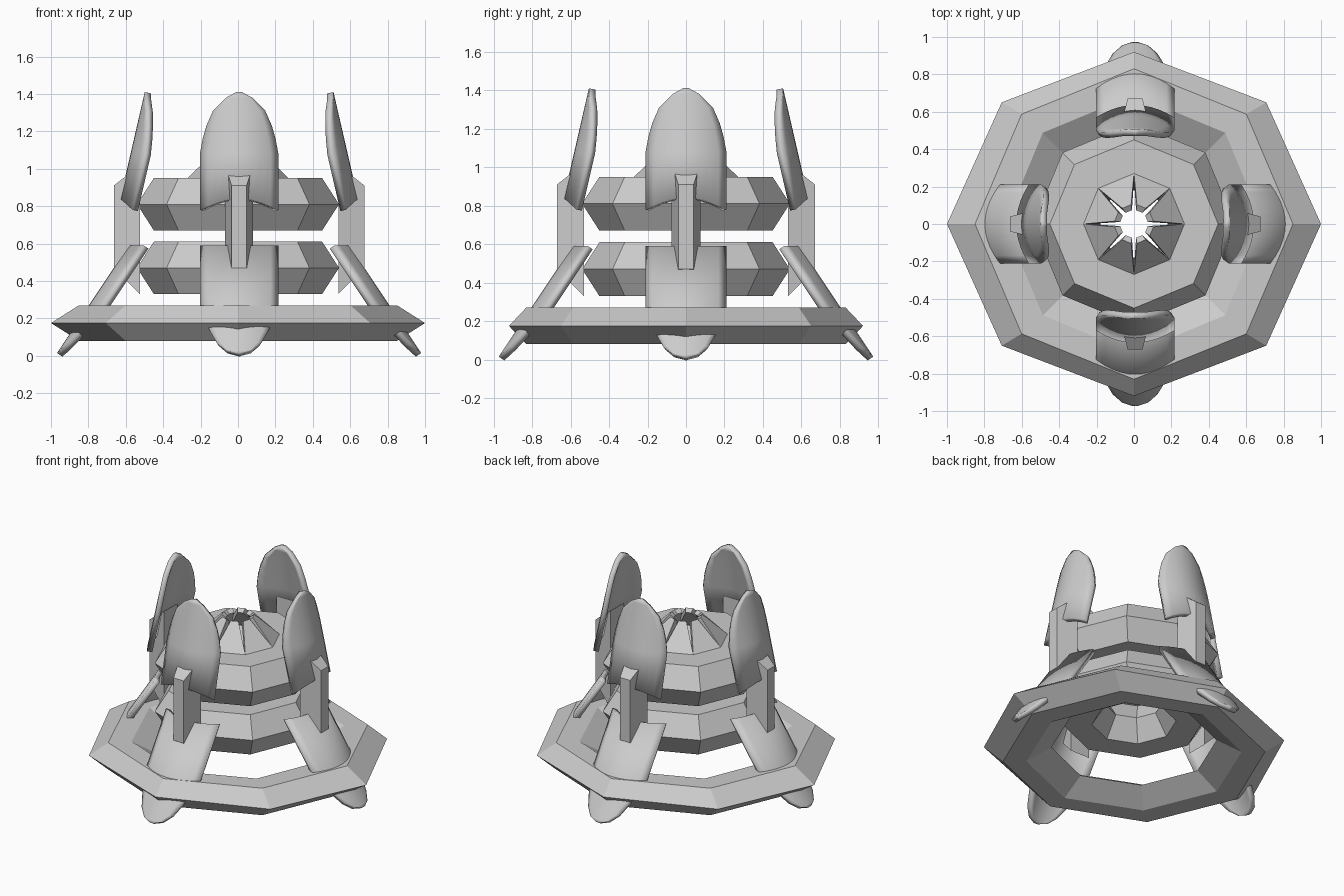
import bpy, bmesh, math
from mathutils import Vector

if "Cube" in bpy.data.objects:
    bpy.data.objects.remove(bpy.data.objects["Cube"])


def make_object(name, verts, faces, smooth=False, thickness=0.0):
    mesh = bpy.data.meshes.new(name)
    mesh.from_pydata([tuple(v) for v in verts], [], faces)
    bm = bmesh.new()
    bm.from_mesh(mesh)
    bmesh.ops.recalc_face_normals(bm, faces=bm.faces)
    bm.to_mesh(mesh)
    bm.free()
    ob = bpy.data.objects.new(name, mesh)
    bpy.context.collection.objects.link(ob)
    if thickness:
        mod = ob.modifiers.new("thickness", 'SOLIDIFY')
        mod.thickness = thickness
        mod.offset = -1
    if smooth:
        bpy.ops.object.select_all(action='DESELECT')
        ob.select_set(True)
        bpy.context.view_layer.objects.active = ob
        bpy.ops.object.shade_smooth_by_angle(angle=math.radians(25))
    return ob


def octagon_ring(name, profile):
    # profile rows: x radius, y radius, height
    verts, n = [], len(profile)
    for i in range(8):
        a = i * math.pi / 4
        verts += [(rx * math.cos(a), ry * math.sin(a), z) for rx, ry, z in profile]
    faces = [(i * n + j, (i + 1) % 8 * n + j, (i + 1) % 8 * n + (j + 1) % n, i * n + (j + 1) % n)
             for i in range(8) for j in range(n)]
    return make_object(name, verts, faces)


def place(r, t, z, k):
    # radial, tangential and height coordinates turned to side k
    a = k * math.pi / 2
    return Vector((r * math.cos(a) - t * math.sin(a) + 0.006,
                   r * math.sin(a) + t * math.cos(a), z))


def curved_plate(name, k, rows, radius_at, arch):
    # rows: height, half width; the plate bulges outward across its width
    cols, verts = 10, []
    for j, (z, w) in enumerate(rows):
        for i in range(cols + 1):
            u = -1 + 2 * i / cols
            zz = z - arch * u * u if j == 0 else z
            verts.append(place(radius_at(zz) - 0.08 * (u * w / 0.21) ** 2, u * w, zz, k))
    c = cols + 1
    faces = [(j * c + i, j * c + i + 1, (j + 1) * c + i + 1, (j + 1) * c + i)
             for j in range(len(rows) - 1) for i in range(cols)]
    ob = make_object(name, verts, faces, True, 0.035)
    # make the thickness grow inward
    p = ob.data.polygons[cols // 2]
    if p.normal.dot(Vector((p.center.x, p.center.y, 0))) < 0:
        ob.data.flip_normals()
    return ob


# Wide base ring
octagon_ring("base_ring", [(1, .92, .175), (.85, .83, .27), (.69, .69, .27),
                           (.53, .53, .175), (.69, .69, .08), (.85, .83, .08)])

# Two floating body rings
for name, zc in (("lower_body_ring", .47), ("upper_body_ring", .81)):
    octagon_ring(name, [(.54, .54, zc), (.45, .45, zc + .14), (.27, .27, zc + .14),
                        (.18, .18, zc), (.27, .27, zc - .14), (.45, .45, zc - .14)])

# Slotted crown of tapered plates
for i in range(8):
    corners = []
    for r, z, gap in ((.27, .95, 0), (.11, 1.11, .2)):
        p, q = [Vector((r * math.cos(a), r * math.sin(a), z))
                for a in (i * math.pi / 4, (i + 1) * math.pi / 4)]
        corners += [p.lerp(q, gap), q.lerp(p, gap)]
    inner = [v - Vector((v.x, v.y, 0)).normalized() * .03 - Vector((0, 0, .02)) for v in corners]
    make_object(f"crown_plate_{i + 1}", corners + inner,
                [(0, 1, 3, 2), (4, 6, 7, 5), (0, 4, 5, 1), (2, 3, 7, 6), (0, 2, 6, 4), (1, 5, 7, 3)])

# Four sides: upper petal, leg and post
upper_rows = [(.84, .21), (1.08, .21), (1.16, .195), (1.23, .175), (1.31, .14), (1.38, .07), (1.41, .015)]
leg_rows = [(.59, .21), (.26, .21), (.19, .185), (.13, .155), (.07, .12), (.03, .07), (.015, .015)]
for k, side in enumerate(("right", "back", "left", "front")):
    curved_plate(f"{side}_upper_petal", k, upper_rows, lambda z: .645 - .23 * (z - .8), .06)
    curved_plate(f"{side}_leg", k, leg_rows, lambda z: .59 + .667 * (.59 - z), 0)
    # Post with sloped ends, narrower on the outside
    verts = [place(*p, k) for p in ((.67, -.04, .47), (.67, .04, .47), (.53, .075, .33), (.53, -.075, .33),
                                    (.67, -.04, .91), (.67, .04, .91), (.53, .075, 1.02), (.53, -.075, 1.02))]
    make_object(f"{side}_post", verts,
                [(0, 3, 2, 1), (4, 5, 6, 7), (0, 1, 5, 4), (1, 2, 6, 5), (2, 3, 7, 6), (3, 0, 4, 7)])
